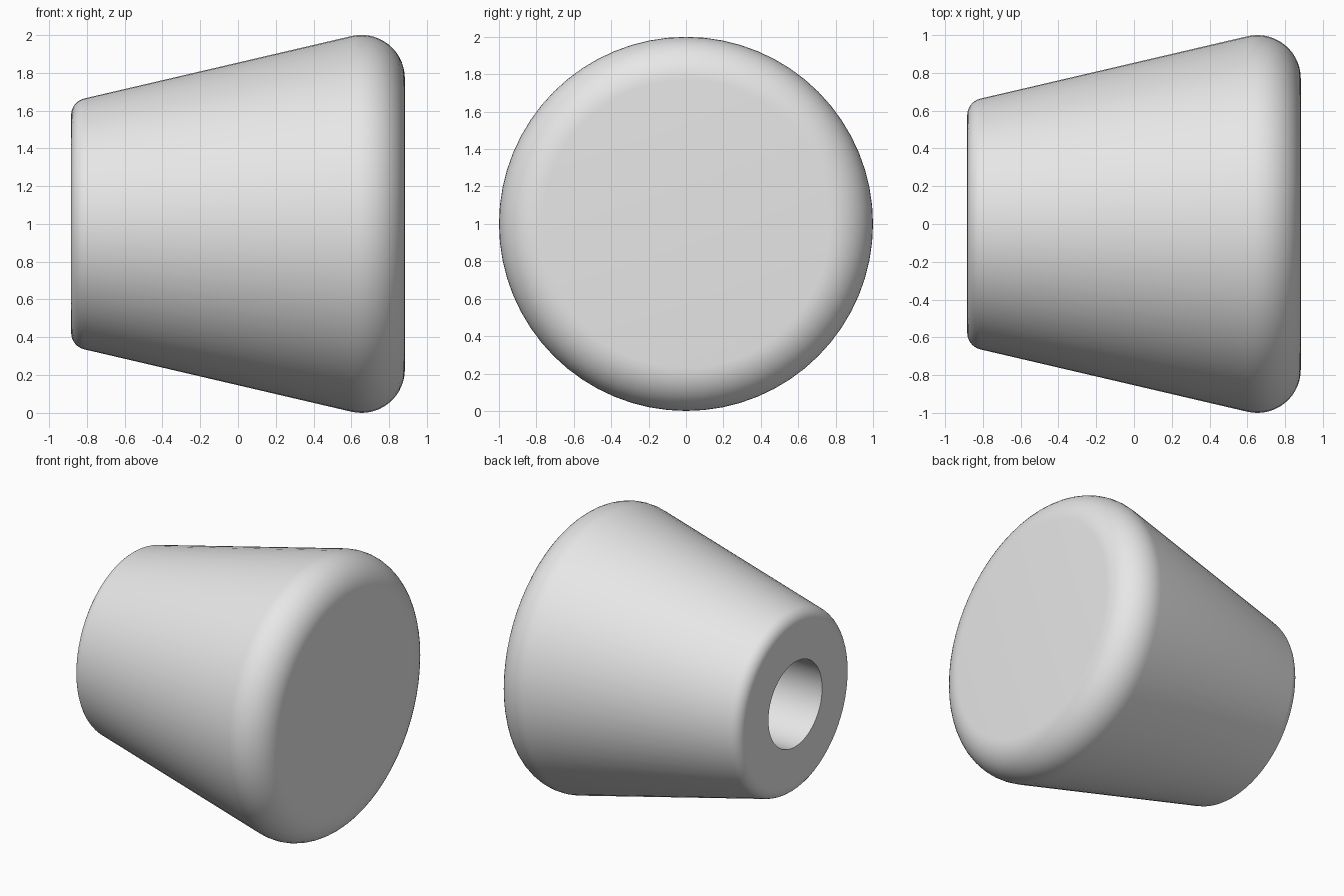
import bpy, bmesh
from math import sin, cos, radians, tau
from mathutils import Vector, Matrix

cube = bpy.data.objects.get("Cube")
if cube:
    bpy.data.objects.remove(cube, do_unlink=True)

grey = bpy.data.materials.new("light_grey")
grey.use_nodes = True
colour = (0.8, 0.8, 0.8, 1)
grey.diffuse_color = colour
grey.node_tree.nodes["Principled BSDF"].inputs["Base Color"].default_value = colour

SEGMENTS = 64
END = 0.883          # half length along x
HOLE_RADIUS = 0.31
HOLE_DEPTH = 1.0
TAPER = 13.1         # slope of the side in degrees


def arc(x, r, radius, start, end, steps):
    """Fillet points (x, r), angles measured from the +x axis."""
    angles = [radians(start + (end - start) * i / steps) for i in range(steps + 1)]
    return [(x + radius * cos(a), r + radius * sin(a)) for a in angles]


# Half section: blind hole, small rounded end, tapered side, large rounded end
hole_floor = HOLE_DEPTH - END
profile = [(hole_floor, 0), (hole_floor, HOLE_RADIUS), (-END, HOLE_RADIUS)]
profile += arc(-END + 0.09, 0.576, 0.09, 180, 90 + TAPER, 8)
profile += arc(END - 0.23, 0.77, 0.23, 90 + TAPER, 0, 14)
profile += [(END, 0)]

# Revolve the section around the x axis
bm = bmesh.new()
verts = [bm.verts.new((x, 0, r)) for x, r in profile]
edges = [bm.edges.new(pair) for pair in zip(verts, verts[1:])]
bmesh.ops.spin(bm, geom=verts + edges, cent=(0, 0, 0), axis=(1, 0, 0),
               angle=tau, steps=SEGMENTS, use_merge=True)
bmesh.ops.remove_doubles(bm, verts=bm.verts, dist=0.0001)
bmesh.ops.recalc_face_normals(bm, faces=bm.faces)
bm.transform(Matrix.Translation(Vector((0, 0, 1))))

mesh = bpy.data.meshes.new("tapered_bumper")
bm.to_mesh(mesh)
bm.free()
mesh.materials.append(grey)
bumper = bpy.data.objects.new("tapered_bumper", mesh)
bpy.context.collection.objects.link(bumper)

bpy.context.view_layer.objects.active = bumper
bumper.select_set(True)
bpy.ops.object.shade_smooth_by_angle(angle=radians(30))
